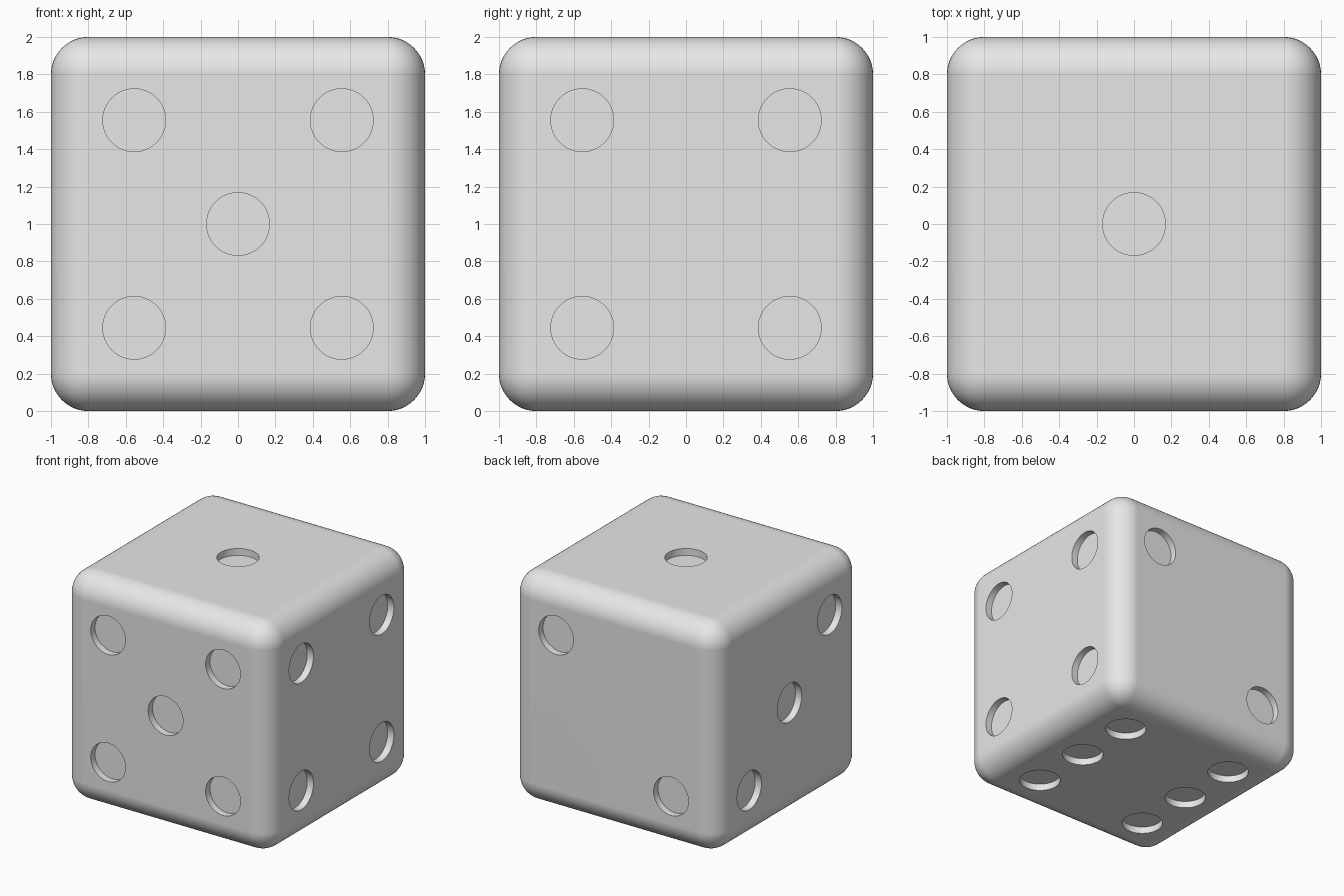
import bpy
import bmesh
import math
from mathutils import Matrix, Vector

HALF = 1.0
ROUNDING = 0.2
SPACING = 0.555
PIP_RADIUS = 0.168
PIP_DEPTH = 0.06

default_cube = bpy.data.objects.get("Cube")
if default_cube:
    bpy.data.objects.remove(default_cube, do_unlink=True)

grey = bpy.data.materials.new("light_grey")
grey.use_nodes = True
colour = (0.8, 0.8, 0.8, 1.0)
grey.diffuse_color = colour
for node in grey.node_tree.nodes:
    if node.type == 'BSDF_PRINCIPLED':
        node.inputs["Base Color"].default_value = colour


def add_object(name, bm):
    mesh = bpy.data.meshes.new(name)
    bm.to_mesh(mesh)
    bm.free()
    mesh.materials.append(grey)
    obj = bpy.data.objects.new(name, mesh)
    bpy.context.collection.objects.link(obj)
    return obj


# Rounded cube body
bm = bmesh.new()
bmesh.ops.create_cube(bm, size=2 * HALF, matrix=Matrix.Translation((0, 0, HALF)))
bmesh.ops.bevel(bm, geom=bm.edges[:], offset=ROUNDING, segments=12,
                profile=0.5, affect='EDGES')
die = add_object("die_body", bm)

# Pip layouts: outward normal, the two in-face axes, and grid positions
X, Y, Z = Vector((1, 0, 0)), Vector((0, 1, 0)), Vector((0, 0, 1))
corners = [(a, b) for a in (-1, 1) for b in (-1, 1)]
centre = [(0, 0)]
diagonal = [(1, 1), (-1, -1)]
faces = [
    (Z, X, Y, centre),                         # top: one
    (Y, X, Z, diagonal),                       # back: two
    (-X, -Y, Z, diagonal + centre),            # left-hand side: three
    (X, Y, Z, corners),                        # right-hand side: four
    (-Y, X, Z, corners + centre),              # front: five
    (-Z, X, Y, corners + [(-1, 0), (1, 0)]),   # bottom: six
]

# Cylindrical cutter for all the recessed pips
bm = bmesh.new()
for normal, u, v, pips in faces:
    turn = normal.to_track_quat('Z', 'Y').to_matrix().to_4x4()
    for a, b in pips:
        spot = Z * HALF + normal * HALF + (u * a + v * b) * SPACING
        bmesh.ops.create_cone(bm, cap_ends=True, segments=48,
                              radius1=PIP_RADIUS, radius2=PIP_RADIUS,
                              depth=2 * PIP_DEPTH,
                              matrix=Matrix.Translation(spot) @ turn)
cutter = add_object("pip_cutter", bm)
cutter.hide_render = True

# Cut the pips, then discard the cutter
bpy.ops.object.select_all(action='DESELECT')
die.select_set(True)
bpy.context.view_layer.objects.active = die
cut = die.modifiers.new("pips", 'BOOLEAN')
cut.operation = 'DIFFERENCE'
cut.solver = 'EXACT'
cut.object = cutter
bpy.ops.object.modifier_apply(modifier=cut.name)
bpy.data.objects.remove(cutter, do_unlink=True)

# Smooth rounding, crisp pip rims, flat sides
bpy.ops.object.shade_smooth_by_angle(angle=math.radians(35))
weighted = die.modifiers.new("flat_sides", 'WEIGHTED_NORMAL')
weighted.keep_sharp = True
